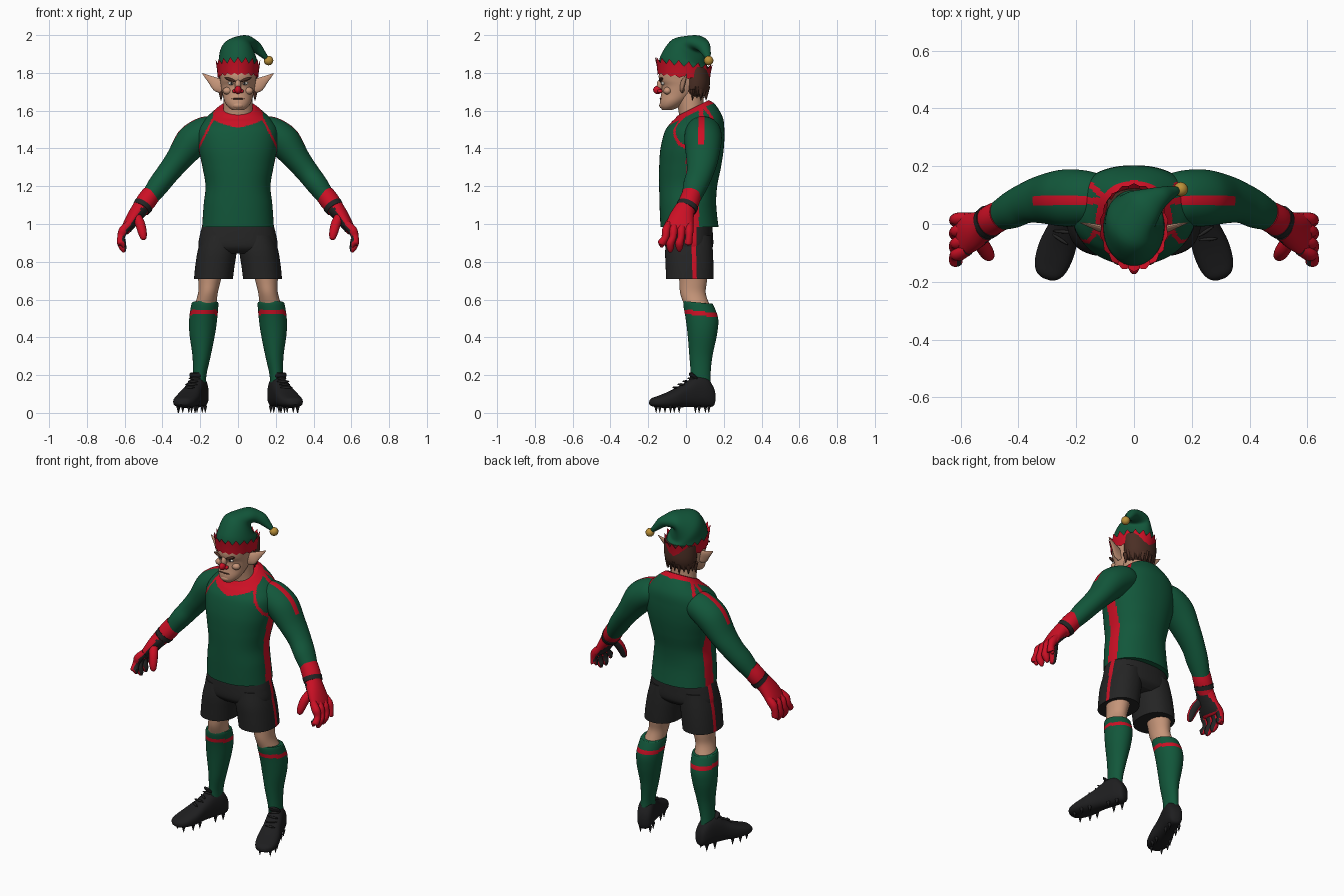
import bpy, bmesh
from math import sin, cos, pi, copysign
from mathutils import Vector, Matrix

if "Cube" in bpy.data.objects:
    bpy.data.objects.remove(bpy.data.objects["Cube"], do_unlink=True)


def material(name, *rgb):
    m = bpy.data.materials.new(name)
    m.use_nodes = True
    m.diffuse_color = (*rgb, 1)
    bsdf = m.node_tree.nodes["Principled BSDF"]
    bsdf.inputs["Base Color"].default_value = (*rgb, 1)
    bsdf.inputs["Roughness"].default_value = 0.8
    return m


GREEN = material("jersey green", .006, .095, .043)
RED = material("bright red", .6, .005, .018)
BLACK = material("shorts black", .018, .018, .018)
SHOE = material("boot black", .013, .013, .014)
SKIN = material("skin", .56, .3, .19)
HAIR = material("hair brown", .07, .028, .018)
GOLD = material("bell gold", .5, .28, .04)
WHITE = material("eye white", .7, .65, .58)


def finish(name, bm, mats, rule=None, side=1, angle=.8):
    """Turn a bmesh into a smooth object; rule picks a material per face."""
    bmesh.ops.recalc_face_normals(bm, faces=bm.faces)
    if rule:
        for f in bm.faces:
            c, n = f.calc_center_median(), f.normal.copy()
            c.x *= side
            n.x *= side
            f.material_index = int(rule(c, n))
    me = bpy.data.meshes.new(name)
    bm.to_mesh(me)
    bm.free()
    for m in mats:
        me.materials.append(m)
    me.shade_smooth()
    me.set_sharp_from_angle(angle=angle)
    ob = bpy.data.objects.new(name, me)
    bpy.context.collection.objects.link(ob)
    return ob


def level(z, y0, y1, rx, x=0, tilt=0):
    """Horizontal ring between two y limits."""
    ry = (y1 - y0) / 2
    return Vector((x, (y0 + y1) / 2, z)), Vector((rx, 0, 0)), Vector((0, ry, tilt * ry))


def sweep(pts, ref=(0, 1, 0)):
    """Rings across a path of (x, y, z, radius along ref, other radius)."""
    out, P = [], [Vector(p[:3]) for p in pts]
    for i, p in enumerate(pts):
        t = (P[min(i + 1, len(P) - 1)] - P[max(i - 1, 0)]).normalized()
        b = t.cross(Vector(ref)).normalized()
        out.append((P[i], b.cross(t) * p[3], b * p[4]))
    return out


def loft(name, rings, mats, rule=None, side=1, n=32, steps=5, power=1.0):
    """Closed skin through smoothly interpolated rings."""
    bm, loops = bmesh.new(), []
    last = len(rings) - 1
    for k in range(last * steps + 1):
        i = min(k // steps, last - 1)
        t = k / steps - i
        q = [rings[max(0, min(last, i + d))] for d in (-1, 0, 1, 2)]
        c, u, v = [b + ((d - a) * t + (2*a - 5*b + 4*d - e) * t*t
                        + (3*b - a - 3*d + e) * t**3) / 2 for a, b, d, e in zip(*q)]
        loop = []
        for j in range(n):
            ca, sa = cos(2 * pi * j / n), sin(2 * pi * j / n)
            p = c + u * copysign(abs(ca)**power, ca) + v * copysign(abs(sa)**power, sa)
            loop.append(bm.verts.new((p.x * side, p.y, p.z)))
        loops.append(loop)
    for a, b in zip(loops, loops[1:]):
        for j in range(n):
            bm.faces.new((a[j], a[j-1], b[j-1], b[j]))
    bm.faces.new(loops[0])
    bm.faces.new(loops[-1])
    return finish(name, bm, mats, rule, side)


def solid(name, loc, scale, mat, kind="ball", rot=(0, 0, 0)):
    bm = bmesh.new()
    if kind == "ball":
        bmesh.ops.create_uvsphere(bm, u_segments=16, v_segments=10, radius=1)
    else:
        bmesh.ops.create_cone(bm, cap_ends=True, segments=8, radius1=1, radius2=.1, depth=2)
    m = Matrix.Translation(loc)
    for axis, a in zip("XYZ", rot):
        m = m @ Matrix.Rotation(a, 4, axis)
    bm.transform(m @ Matrix.Diagonal((*scale, 1)))
    return finish(name, bm, [mat])


# Jersey body with collar, raglan seams and side panels
def jersey_rule(c, n):
    x = abs(c.x)
    if c.z > 1.5 and c.z - .5 * c.y > 1.568 - .1 * max(0, .07 - x):
        return 1
    panel = c.z < 1.4 and abs(c.y - .035) < .034 and x > .1
    shoulder = c.z > 1.48 and x > .08 and abs(c.y - .08) < .012
    back = c.z > 1.47 and .09 < x < .2 and abs(c.y - .09 - .9 * (x - .1)) < .014
    front = c.y < 0 and 1.4 < c.z < 1.6 and abs(x - .11 - .5 * (1.6 - c.z)) < .007
    return panel or shoulder or back or front


loft("jersey", [level(.985, -.135, .172, .19), level(1.1, -.14, .16, .182),
     level(1.2, -.142, .165, .172), level(1.3, -.142, .185, .188),
     level(1.4, -.135, .2, .208), level(1.49, -.112, .203, .212),
     level(1.55, -.08, .195, .18, tilt=.1), level(1.595, -.058, .155, .125, tilt=.35),
     level(1.615, -.045, .12, .092, tilt=.5)],
     [GREEN, RED], jersey_rule, n=144, steps=12, power=.9)

# Neck and head
loft("neck", [level(1.52, -.03, .1, .085), level(1.6, -.04, .095, .078),
              level(1.7, -.06, .09, .075)], [SKIN])
loft("head", [level(1.603, -.125, -.075, .03), level(1.622, -.137, -.03, .055),
     level(1.65, -.138, .01, .072), level(1.69, -.131, .06, .082),
     level(1.73, -.127, .085, .09), level(1.765, -.143, .1, .095),
     level(1.81, -.138, .1, .098), level(1.87, -.09, .07, .07)], [SKIN], n=48)
loft("hair", [level(1.675, .0, .09, .07), level(1.7, -.015, .115, .09),
     level(1.75, -.02, .127, .1), level(1.83, -.02, .122, .102)], [HAIR])
for i in range(11):
    a = pi * i / 10
    solid(f"hair_tuft_{i}", (.09 * cos(a), .035 + .075 * sin(a), 1.685 + .012 * (i % 2)),
          (.018, .014, .03), HAIR, "cone", (pi, 0, a))

# Face
solid("nose_bridge", (0, -.137, 1.735), (.016, .018, .03), SKIN)
solid("nose", (0, -.15, 1.71), (.018, .024, .022), RED)
solid("mouth", (0, -.132, 1.663), (.034, .008, .004), HAIR)
solid("chin", (0, -.118, 1.628), (.034, .024, .02), SKIN)
for side, tag in ((1, "left_"), (-1, "right_")):
    solid(tag + "nostril", (side * .018, -.138, 1.703), (.012, .014, .01), RED)
    solid(tag + "eye", (side * .036, -.121, 1.745), (.017, .01, .009), WHITE)
    solid(tag + "pupil", (side * .034, -.129, 1.745), (.006, .004, .007), SHOE)
    solid(tag + "brow", (side * .038, -.132, 1.764), (.034, .012, .008), HAIR,
          rot=(0, -side * .3, 0))
    solid(tag + "cheek", (side * .055, -.098, 1.705), (.026, .022, .02), SKIN)
    loft(tag + "ear", sweep([(.08, -.02, 1.712, .012, .025), (.105, -.018, 1.735, .012, .036),
         (.145, -.006, 1.765, .008, .02), (.188, .005, 1.797, .001, .002)]),
         [SKIN], side=side, n=16)

# Pointed cap, zigzag trim and bell
loft("cap", sweep([(0, -.012, 1.81, .135, .106), (0, -.008, 1.86, .13, .103),
     (.002, .015, 1.915, .108, .088), (.035, .06, 1.955, .07, .045),
     (.09, .092, 1.94, .038, .031), (.13, .11, 1.9, .022, .019),
     (.155, .118, 1.872, .01, .01)]), [GREEN], n=40, steps=6)
bm = bmesh.new()
columns = []
for j in range(36):
    a, peak = 2 * pi * j / 36, j % 2
    column = []
    for r, z in ((1, 1.783 - .012 * peak), (1.03, 1.815), (1.05 + .06 * peak, 1.835 + .03 * peak),
                 (.96, 1.83), (.94, 1.79)):
        x, y = r * .108 * cos(a), r * .138 * sin(a)
        column.append(bm.verts.new((x, y - .012, z - .13 * y)))
    columns.append(column)
for j in range(36):
    a, b = columns[j - 1], columns[j]
    for k in range(5):
        bm.faces.new((a[k - 1], b[k - 1], b[k], a[k]))
finish("cap_trim", bm, [RED], angle=.5)
solid("bell", (.162, .12, 1.865), (.025, .025, .025), GOLD)

# Shorts upper part
loft("shorts_waist", [level(1.02, -.1, .135, .18), level(.95, -.11, .142, .2),
     level(.88, -.11, .142, .208), level(.845, -.08, .11, .17)], [BLACK, RED],
     lambda c, n: abs(c.x) > .15 and abs(c.y - .045) < .012, n=96, steps=8, power=.85)

for side, tag in ((1, "left_"), (-1, "right_")):
    # Sleeve with stripe
    loft(tag + "sleeve", sweep([(.1, .085, 1.5, .08, .07), (.17, .09, 1.485, .095, .085),
         (.245, .09, 1.435, .098, .088), (.32, .085, 1.335, .083, .068),
         (.375, .072, 1.265, .07, .06), (.425, .048, 1.2, .064, .056),
         (.485, .02, 1.115, .045, .043)]), [GREEN, RED],
         lambda c, n: .09 < c.x < .35 and abs(c.y - .08) < .016 and n.x + n.z > .4,
         side, n=72, steps=8)

    # Goalkeeper glove: cuff, strap, palm, fingers and thumb
    def palm_side(c, n):
        return n.x - .25 * n.z < -.45

    loft(tag + "glove_cuff", sweep([(.458, .032, 1.16, .052, .05), (.49, .015, 1.115, .054, .052),
         (.53, -.01, 1.06, .05, .04)]), [RED], side=side)
    loft(tag + "glove_strap", sweep([(.5, .01, 1.1, .058, .053), (.514, 0, 1.08, .057, .049)]),
         [BLACK], side=side)
    loft(tag + "glove_palm", sweep([(.515, -.005, 1.085, .052, .045), (.555, -.025, 1.03, .066, .038),
         (.59, -.035, .975, .075, .028), (.6, -.037, .955, .06, .018)]), [RED, BLACK],
         palm_side, side)
    for i, (y0, y1, tip) in enumerate(((-.09, -.128, .885), (-.055, -.083, .858),
                                       (-.018, -.035, .862), (.02, .012, .895))):
        loft(f"{tag}finger_{i + 1}", sweep([(.575, y0, 1.0, .019, .021),
             (.607, y0 * .6 + y1 * .4, .965, .023, .025), (.619, (y0 + y1) / 2, .93, .019, .02),
             (.618, y1, .9, .022, .022), (.608, y1, tip + .012, .018, .018),
             (.603, y1, tip - .008, .007, .007)]), [RED, BLACK], palm_side, side, n=16)
    loft(tag + "thumb", sweep([(.54, -.05, 1.045, .025, .025), (.518, -.085, 1.0, .026, .026),
         (.506, -.105, .955, .022, .023), (.5, -.112, .925, .016, .016),
         (.499, -.113, .915, .006, .006)]), [RED, BLACK],
         lambda c, n: n.y > .3 and n.x < .3, side, n=16)

    # Shorts leg with side stripe
    loft(tag + "shorts_leg", [level(.94, -.1, .135, .09, .1), level(.86, -.11, .142, .103, .11),
         level(.78, -.108, .145, .104, .122), level(.71, -.105, .145, .103, .13)],
         [BLACK, RED], lambda c, n: c.x > .15 and abs(c.y - .045) < .013, side, n=72, power=.9)
    # Knee and sock
    loft(tag + "knee", [level(.76, -.04, .12, .07, .145), level(.69, -.035, .11, .058, .152),
         level(.63, -.03, .105, .052, .16), level(.56, -.005, .13, .06, .175)], [SKIN], side=side)
    loft(tag + "sock", [level(.585, -.012, .135, .068, .174, -.1), level(.57, -.014, .145, .072, .176),
         level(.5, -.002, .17, .074, .184), level(.42, .008, .165, .068, .189),
         level(.3, .018, .14, .048, .193), level(.2, .025, .13, .036, .203),
         level(.12, .02, .135, .036, .207)], [GREEN, RED],
         lambda c, n: abs(c.z - .527 + .1 * (c.y - .07)) < .012, side, n=40, steps=10)

    # Boot, swung outwards about the heel
    turn = Matrix.Translation((side * .19, .14, 0)) @ Matrix.Rotation(side * .33, 4, "Z")
    rings = [(Vector((0, -s, (lo + hi) / 2)), Vector((w, 0, 0)), Vector((0, 0, (hi - lo) / 2)))
             for s, w, lo, hi in ((-.012, .015, .06, .1), (0, .036, .035, .14), (.04, .047, .03, .19),
                                  (.1, .05, .03, .19), (.16, .054, .03, .155), (.23, .064, .026, .118),
                                  (.295, .06, .028, .092), (.335, .042, .035, .078),
                                  (.35, .014, .045, .062))]
    parts = [loft(tag + "boot", rings, [SHOE], n=40, power=.8)]
    parts.append(loft(tag + "boot_tongue", sweep([(0, -.09, .175, .03, .012), (0, -.115, .2, .032, .01),
                      (0, -.122, .212, .024, .006)], (1, 0, 0)), [SHOE], n=16))
    for i in range(4):
        y, z = -.12 - .028 * i, .183 - .016 * i
        parts.append(solid(f"{tag}lace_{i + 1}", (0, y, z), (.034, .006, .006), BLACK,
                           rot=(0, 0, .25 * (-1) ** i)))
    for i, (x, s) in enumerate(((.028, .03), (.03, .085), (.04, .2), (.045, .25), (.03, .305))):
        for e in (-1, 1):
            parts.append(solid(f"{tag}stud_{2 * i + (e + 3) // 2}", (e * x, -s, .02),
                               (.011, .011, .02), SHOE, "cone", (pi, 0, 0)))
    for ob in parts:
        ob.data.transform(turn)
